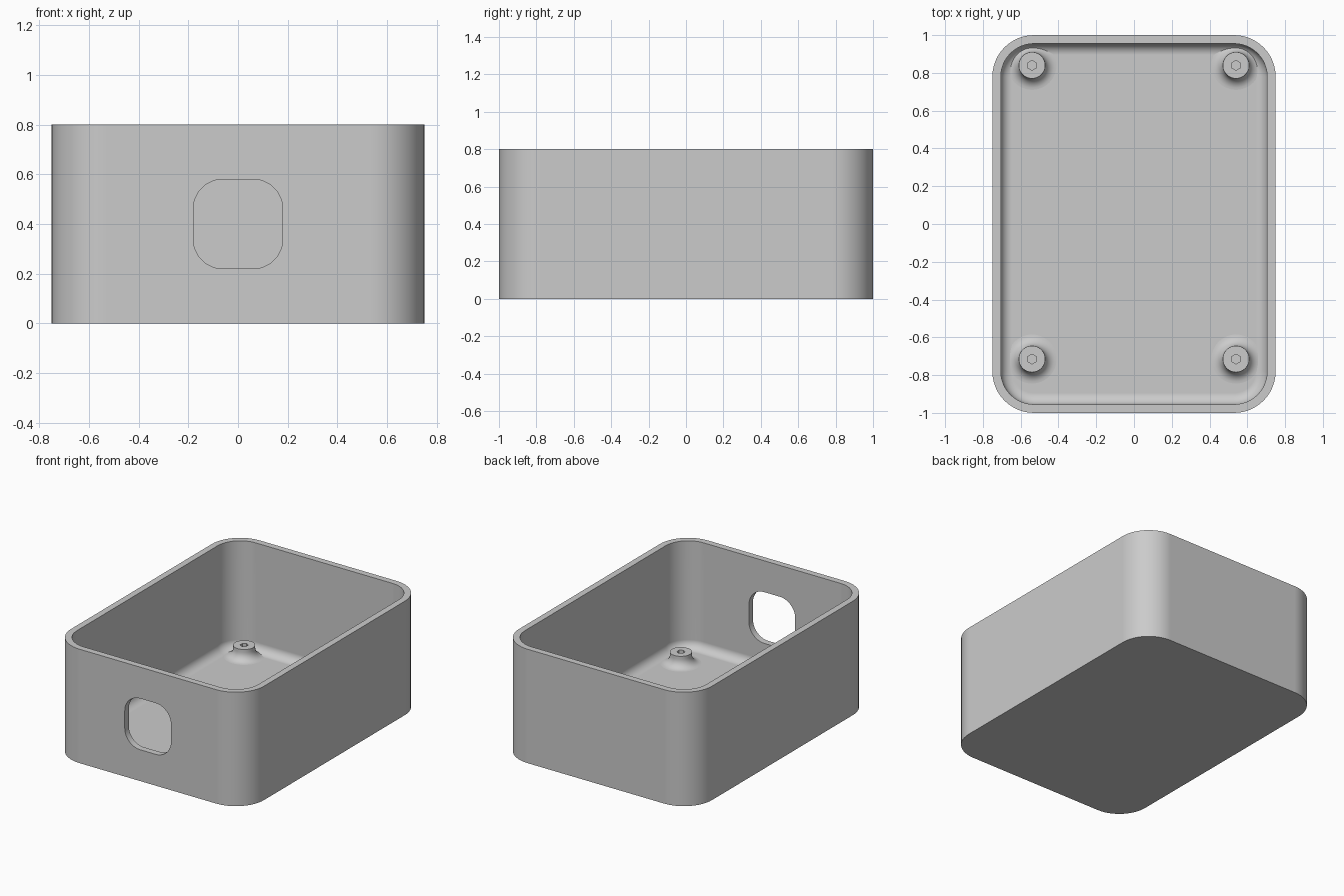
import bpy, bmesh, math

if "Cube" in bpy.data.objects:
    bpy.data.objects.remove(bpy.data.objects["Cube"])

grey = bpy.data.materials.new("light_grey")
grey.diffuse_color = (0.6, 0.6, 0.6, 1)
grey.use_nodes = True
grey.node_tree.nodes["Principled BSDF"].inputs["Base Color"].default_value = grey.diffuse_color

WALL, FLOOR, HEIGHT, FILLET = 0.045, 0.045, 0.8, 0.06


def rounded_rect(hx, hy, r, z, cx=0, cy=0, n=12):
    """Counter-clockwise rounded rectangle with half sizes hx, hy."""
    pts = []
    for k, (sx, sy) in enumerate([(1, 1), (-1, 1), (-1, -1), (1, -1)]):
        for i in range(n + 1):
            a = math.pi / 2 * (k + i / n)
            pts.append((cx + sx * (hx - r) + r * math.cos(a),
                        cy + sy * (hy - r) + r * math.sin(a), z))
    return pts


def ring(r, z, sides=48, n=48):
    """n points spread along a regular polygon with the given sides."""
    pts = []
    for i in range(n):
        k, t = divmod(i * sides / n, 1)
        a, b = (math.pi / 2 + 2 * math.pi * (k + j) / sides for j in (0, 1))
        pts.append((r * ((1 - t) * math.cos(a) + t * math.cos(b)),
                    r * ((1 - t) * math.sin(a) + t * math.sin(b)), z))
    return pts


def loft(name, loops):
    """Skin matching loops and cap both ends."""
    bm = bmesh.new()
    rows = [[bm.verts.new(p) for p in loop] for loop in loops]
    n = len(rows[0])
    for a, b in zip(rows, rows[1:]):
        for i in range(n):
            j = (i + 1) % n
            bm.faces.new((a[i], a[j], b[j], b[i]))
    bm.faces.new(rows[0][::-1])
    bm.faces.new(rows[-1])
    bmesh.ops.recalc_face_normals(bm, faces=bm.faces)
    mesh = bpy.data.meshes.new(name)
    bm.to_mesh(mesh)
    bm.free()
    mesh.materials.append(grey)
    obj = bpy.data.objects.new(name, mesh)
    bpy.context.collection.objects.link(obj)
    return obj


def activate(obj):
    bpy.ops.object.select_all(action='DESELECT')
    obj.select_set(True)
    bpy.context.view_layer.objects.active = obj


def smooth(obj):
    activate(obj)
    bpy.ops.object.shade_smooth_by_angle(angle=math.radians(30))


# quarter-circle steps shared by the floor fillet and the post flares
arc = [(FILLET * math.cos(t), FLOOR + FILLET * (1 - math.sin(t)))
       for t in (math.pi / 2 * i / 8 for i in range(9))]

# open box: outer skin, rim, inner wall and filleted floor
loops = [rounded_rect(0.75, 1, 0.22, 0),
         rounded_rect(0.75, 1, 0.22, HEIGHT),
         rounded_rect(0.75 - WALL, 1 - WALL, 0.22 - WALL, HEIGHT)]
for c, z in arc:
    inset = WALL + FILLET - c
    loops.append(rounded_rect(0.75 - inset, 1 - inset, 0.22 - inset, z))
box = loft("box_body", loops)

# rounded window through the front wall
cutter = loft("window_cutter", [rounded_rect(0.18, 0.18, 0.12, z, cy=0.4)
                                for z in (0.8, 1.2)])
cutter.rotation_euler.x = math.pi / 2
cutter.hide_render = True
cut = box.modifiers.new("window", 'BOOLEAN')
cut.object = cutter
cut.operation = 'DIFFERENCE'
cut.solver = 'EXACT'
activate(box)
bpy.ops.object.modifier_apply(modifier=cut.name)
bpy.data.objects.remove(cutter)
smooth(box)
box.modifiers.new("even_shading", 'WEIGHTED_NORMAL').keep_sharp = True

# four screw posts with flared feet and six-sided blind holes
post_loops = [ring(0.13, 0.02)]
post_loops += [ring(0.13 - c, z) for c, z in reversed(arc)]
post_loops += [ring(0.07, 0.125), ring(0.026, 0.125, 6), ring(0.026, 0.05, 6)]
for row, y in (("back", 0.84), ("front", -0.715)):
    for side, x in (("left", -0.54), ("right", 0.54)):
        post = loft(f"screw_post_{row}_{side}", post_loops)
        post.location = (x, y, 0)
        smooth(post)
